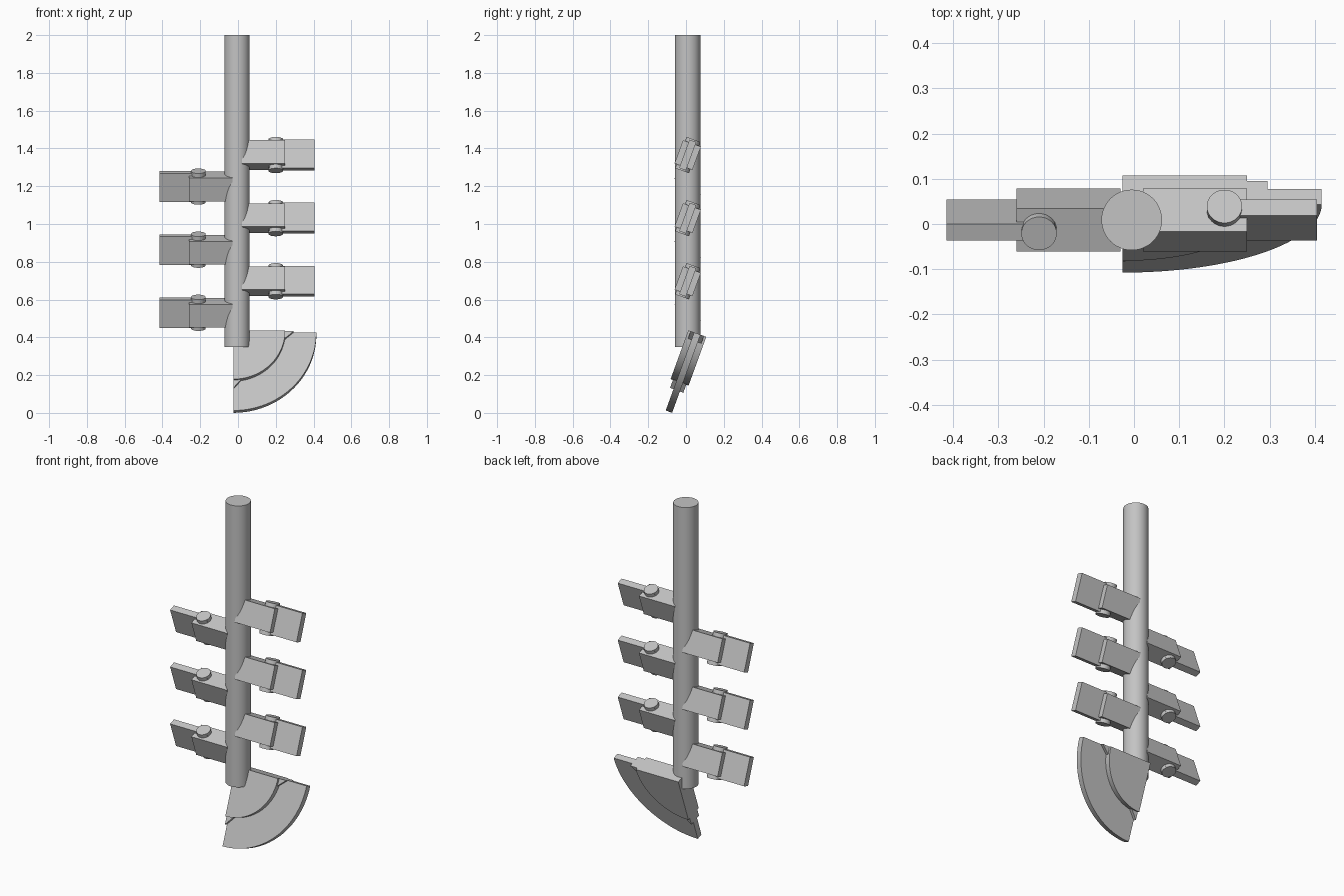
import bpy, bmesh
from math import sin, cos, pi, radians
from mathutils import Matrix, Vector

cube = bpy.data.objects.get("Cube")
if cube:
    bpy.data.objects.remove(cube)

grey = bpy.data.materials.new("plain grey")
grey.use_nodes = True
COLOUR = (0.55, 0.55, 0.55, 1)
grey.diffuse_color = COLOUR
grey.node_tree.nodes["Principled BSDF"].inputs["Base Color"].default_value = COLOUR

AXIS = Vector((-0.005, 0.009, 0))   # centre line of the shaft
TILT = radians(20)


def finish(name, bm, matrix, smooth=False):
    bmesh.ops.recalc_face_normals(bm, faces=bm.faces)
    mesh = bpy.data.meshes.new(name)
    bm.to_mesh(mesh)
    bm.free()
    mesh.materials.append(grey)
    obj = bpy.data.objects.new(name, mesh)
    bpy.context.collection.objects.link(obj)
    obj.matrix_world = matrix
    if smooth:
        bpy.ops.object.select_all(action='DESELECT')
        obj.select_set(True)
        bpy.context.view_layer.objects.active = obj
        bpy.ops.object.shade_smooth_by_angle(angle=radians(30))
    return obj


def cylinder(name, radius, z0, z1, matrix, x=0):
    bm = bmesh.new()
    bmesh.ops.create_cone(bm, cap_ends=True, segments=48, radius1=radius, radius2=radius,
                          depth=z1 - z0, matrix=Matrix.Translation((x, 0, (z0 + z1) / 2)))
    return finish(name, bm, matrix, True)


def plate(name, outline, thickness, matrix, smooth=False):
    """Extrude an outline in the local xz plane, centred on local y = 0."""
    bm = bmesh.new()
    face = bm.faces.new([bm.verts.new((x, -thickness / 2, z)) for x, z in outline])
    grown = bmesh.ops.extrude_face_region(bm, geom=[face])["geom"]
    bmesh.ops.translate(bm, vec=(0, thickness, 0),
                        verts=[v for v in grown if isinstance(v, bmesh.types.BMVert)])
    return finish(name, bm, matrix, smooth)


def rectangle(x0, x1, height):
    h = height / 2
    return [(x0, -h), (x1, -h), (x1, h), (x0, h)]


def quarter(radius, steps=32):
    arc = [i * pi / 2 / steps for i in range(steps + 1)]
    return [(0, 0)] + [(radius * cos(a), -radius * sin(a)) for a in arc]


# Shaft
cylinder("shaft", 0.067, 0.35, 2.0, Matrix.Translation(AXIS))

# Staggered teeth, each a thick holder, a thin tip and a pin through both
for side, word, top in ((1, "left", 1.365), (-1, "right", 1.198)):
    for i in range(3):
        place = (Matrix.Translation(AXIS + Vector((0, 0, top - i * 0.334))) @
                 Matrix.Rotation(-side * TILT, 4, 'X'))
        label = f"{word}_tooth_{i + 1}"
        plate(label + "_holder", rectangle(side * 0.025, side * 0.255, 0.131), 0.101, place)
        plate(label + "_tip", rectangle(side * 0.17, side * 0.41, 0.16), 0.038, place)
        cylinder(label + "_pin", 0.039, -0.088, 0.088, place, side * 0.205)

# Tilted quarter-round blade at the foot, with a thick hub
foot = Matrix.Translation((-0.025, 0.06, 0.42)) @ Matrix.Rotation(-TILT, 4, 'X')
plate("foot_blade", quarter(0.44), 0.036, foot, True)
plate("foot_hub", quarter(0.275), 0.101, foot, True)

# Small flares where the hub meets the blade's two straight edges
flare = [(0.25, 0), (0.32, 0), (0.268, -0.045), (0.25, -0.05)]
plate("foot_top_flare", flare, 0.075, foot)
plate("foot_bottom_flare", [(-z, -x) for x, z in flare], 0.075, foot)
